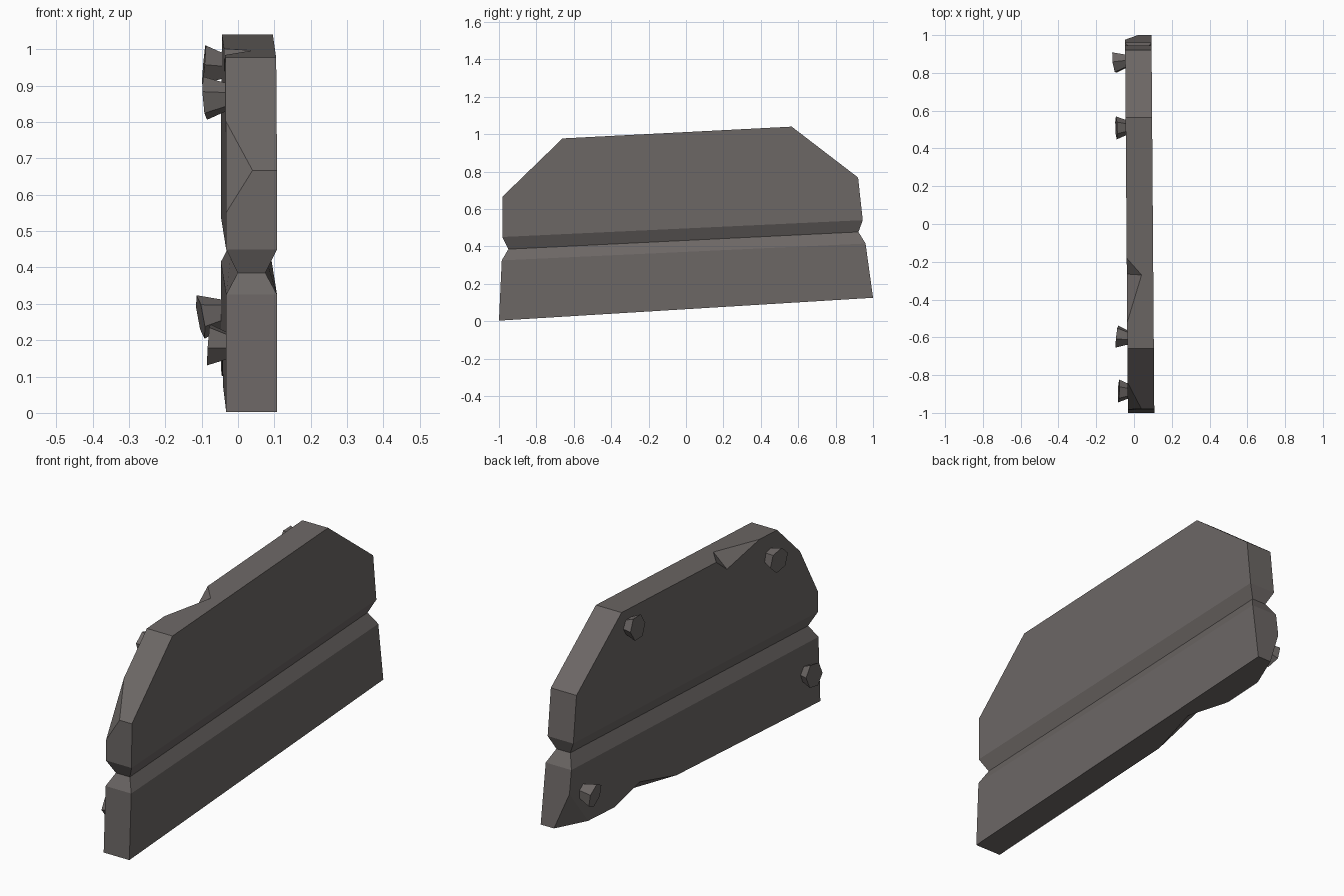
import bpy, bmesh, math
from mathutils import Vector, Matrix

if "Cube" in bpy.data.objects:
    bpy.data.objects.remove(bpy.data.objects["Cube"])

metal = bpy.data.materials.new("warm dark grey metal")
metal.diffuse_color = (0.15, 0.135, 0.13, 1)
metal.use_nodes = True
metal.node_tree.nodes["Principled BSDF"].inputs["Base Color"].default_value = metal.diffuse_color


def make_object(name, bm):
    bmesh.ops.recalc_face_normals(bm, faces=bm.faces)
    me = bpy.data.meshes.new(name)
    bm.to_mesh(me)
    bm.free()
    ob = bpy.data.objects.new(name, me)
    bpy.context.collection.objects.link(ob)
    me.materials.append(metal)
    return ob


def back_x(y):
    """x of the bolted face; the slab is slightly skewed along y"""
    return -0.04 - 0.0075 * y


# Slab outline (y, z), seen from +x; points 3 and 9 are the groove ends
outline = [(-1, 0.003), (1, 0.125), (0.96, 0.415), (0.922, 0.477),
           (0.945, 0.54), (0.92, 0.768), (0.565, 1.04), (-0.66, 0.977),
           (-0.98, 0.667), (-0.982, 0.45), (-0.95, 0.385), (-0.985, 0.325)]
groove = (3, 10)
bm = bmesh.new()
sides = []
for s in (0, 1):
    vs = []
    for i, (y, z) in enumerate(outline):
        inset = 0.032 if i in groove else 0
        x = back_x(y) + (0.14 - inset if s else inset)
        vs.append(bm.verts.new((x, y, z)))
    for ids in ((0, 1, 2, 11), (11, 2, 3, 10), (10, 3, 4, 9), (4, 5, 6, 7, 8, 9)):
        bm.faces.new([vs[i] for i in ids])
    sides.append(vs)
n = len(outline)
for i in range(n):
    j = (i + 1) % n
    bm.faces.new((sides[0][i], sides[0][j], sides[1][j], sides[1][i]))
bmesh.ops.recalc_face_normals(bm, faces=bm.faces)

# Broken corners: slice off with a plane through three points
corner_cuts = [
    ((-0.033, -0.842, 0.80), (-0.033, -0.981, 0.55), (0.04, -0.98, 0.667)),
    ((-0.047, 0.975, 0.30), (0.02, 1.0, 0.125), (-0.046, 0.83, 0.115)),
]
for pts in corner_cuts:
    a, b, c = map(Vector, pts)
    no = (b - a).cross(c - a).normalized()
    if no.dot(Vector((0.03, 0, 0.5)) - a) > 0:
        no = -no
    res = bmesh.ops.bisect_plane(bm, geom=bm.verts[:] + bm.edges[:] + bm.faces[:],
                                 plane_co=a, plane_no=no, clear_outer=True)
    rim = [e for e in res["geom_cut"] if isinstance(e, bmesh.types.BMEdge)]
    bmesh.ops.edgeloop_fill(bm, edges=rim)
slab = make_object("slab", bm)

# Chipped edges: wedge cutters (valley start, valley end, two edge ends)
chips = [
    ((0.04, -0.27, 0.997), (-0.038, -0.265, 0.935), (-0.0387, -0.18, 1.002), (-0.036, -0.52, 0.984)),
    ((0.03, 0.42, 0.09), (-0.043, 0.42, 0.15), (-0.041, 0.13, 0.072), (-0.0447, 0.62, 0.102)),
]
for pts in chips:
    p = [Vector(v) for v in pts]
    mid = (p[0] + p[1]) / 2
    bm = bmesh.new()
    vs = [bm.verts.new(mid + (v - mid) * 1.4) for v in p]
    bmesh.ops.convex_hull(bm, input=vs)
    cutter = make_object("chip_cutter", bm)
    cutter.hide_render = True
    mod = slab.modifiers.new("chip", 'BOOLEAN')
    mod.operation = 'DIFFERENCE'
    mod.solver = 'EXACT'
    mod.object = cutter
# Bake the chips and remove the cutters
dg = bpy.context.evaluated_depsgraph_get()
baked = bpy.data.meshes.new_from_object(slab.evaluated_get(dg))
slab.modifiers.clear()
slab.data = baked
for ob in [o for o in bpy.data.objects if o.name.startswith("chip_cutter")]:
    bpy.data.objects.remove(ob)

# Flared six-sided bolts: y, z, head x, tilt about y, tilt about z
bolts = [(0.51, 0.955, -0.094, 5, 2), (-0.60, 0.868, -0.091, -4, -6),
         (0.86, 0.27, -0.104, -10, 8), (-0.885, 0.185, -0.081, 4, -2)]
for k, (y, z, hx, ty, tz) in enumerate(bolts):
    base = back_x(y) + 0.015
    depth = base - hx
    bm = bmesh.new()
    bmesh.ops.create_cone(bm, cap_ends=True, segments=6, radius1=0.035, radius2=0.061,
                          depth=depth)
    rot = (Matrix.Rotation(math.radians(tz), 4, 'Z') @ Matrix.Rotation(math.radians(ty), 4, 'Y')
           @ Matrix.Rotation(math.radians(-90), 4, 'Y') @ Matrix.Rotation(0.3 * k, 4, 'Z'))
    bm.transform(Matrix.Translation(((base + hx) / 2, y, z)) @ rot)
    make_object(f"bolt_{k + 1}", bm)
